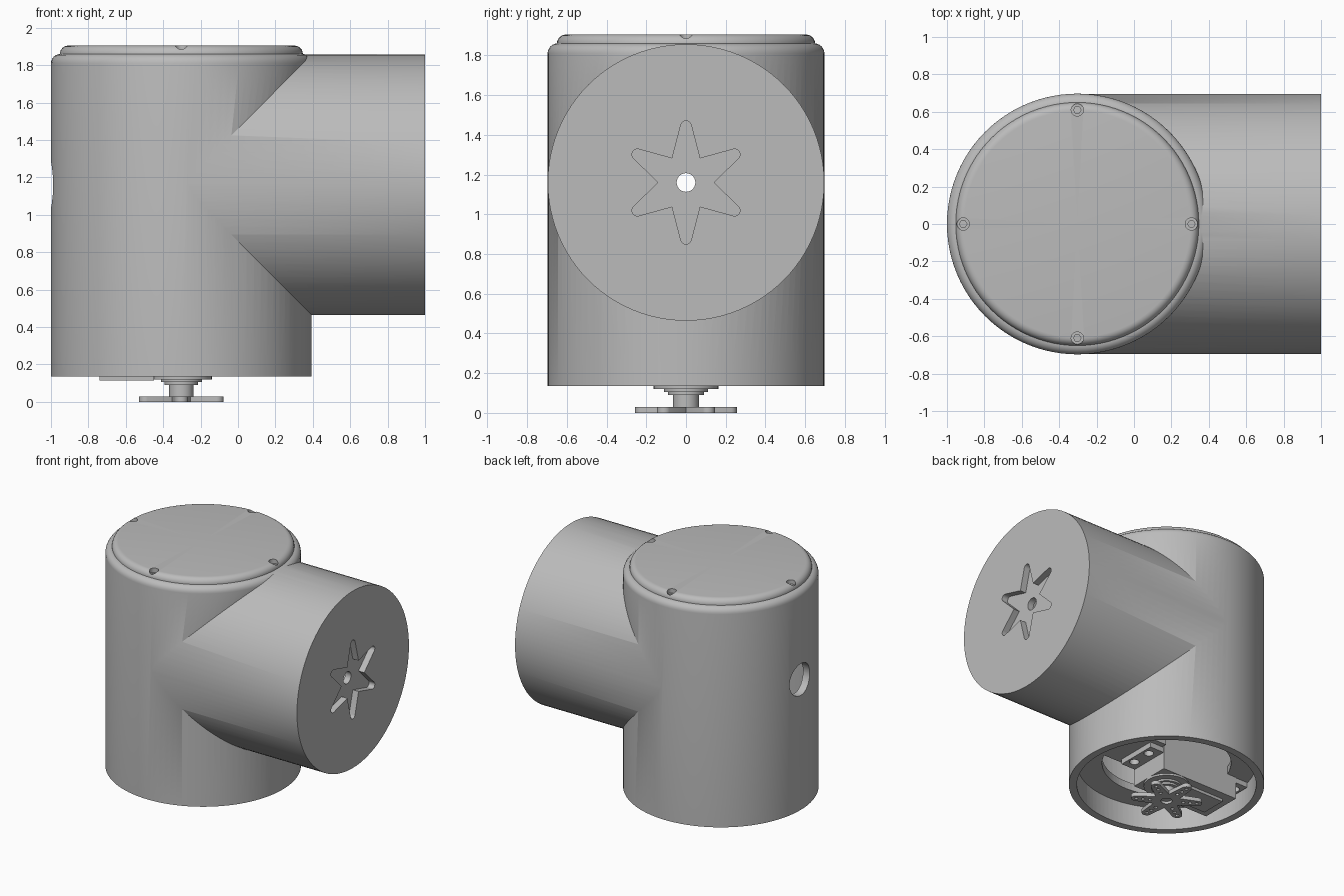
import bpy, bmesh, math
from mathutils import Matrix, Vector

if "Cube" in bpy.data.objects:
    bpy.data.objects.remove(bpy.data.objects["Cube"])

grey = bpy.data.materials.new("plain_grey")
grey.use_nodes = True
COLOUR = (0.5, 0.5, 0.5, 1)
grey.diffuse_color = COLOUR
grey.node_tree.nodes["Principled BSDF"].inputs["Base Color"].default_value = COLOUR

CX, R, INNER, ARM_Z = -0.303, 0.697, 0.64, 1.16
ALONG_X = Matrix.Rotation(math.pi / 2, 4, "Y")


def finish(name, bm, matrix):
    bmesh.ops.remove_doubles(bm, verts=bm.verts, dist=1e-5)
    bmesh.ops.recalc_face_normals(bm, faces=bm.faces)
    bm.transform(matrix)
    mesh = bpy.data.meshes.new(name)
    bm.to_mesh(mesh)
    bm.free()
    mesh.materials.append(grey)
    obj = bpy.data.objects.new(name, mesh)
    bpy.context.collection.objects.link(obj)
    return obj


def lathe(name, profile, matrix=None, steps=96):
    """Turn (radius, height) points round the z axis."""
    bm = bmesh.new()
    verts = [bm.verts.new((r, 0, z)) for r, z in profile]
    edges = [bm.edges.new(pair) for pair in zip(verts, verts[1:])]
    bmesh.ops.spin(bm, geom=verts + edges, cent=(0, 0, 0), axis=(0, 0, 1),
                   angle=math.tau, steps=steps)
    return finish(name, bm, matrix or Matrix.Translation((CX, 0, 0)))


def cylinder(name, r, z0, z1, matrix=None, steps=96):
    return prism(name, [(r * math.cos(math.tau * i / steps), r * math.sin(math.tau * i / steps))
                        for i in range(steps)], z0, z1, matrix)


def prism(name, outline, z0, z1, matrix=None):
    bm = bmesh.new()
    face = bm.faces.new([bm.verts.new((x, y, z0)) for x, y in outline])
    out = bmesh.ops.extrude_face_region(bm, geom=[face])
    top = [v for v in out["geom"] if isinstance(v, bmesh.types.BMVert)]
    bmesh.ops.translate(bm, verts=top, vec=(0, 0, z1 - z0))
    return finish(name, bm, matrix or Matrix.Translation((CX, 0, 0)))


def box(name, x0, x1, y, z0, z1):
    return prism(name, [(x0, -y), (x1, -y), (x1, y), (x0, y)], z0, z1, Matrix())


def star(reach, tip, valley, start):
    """Six tapered arms with round tips."""
    pts = []
    for k in range(6):
        a = start + k * math.pi / 3
        centre = Vector((math.cos(a), math.sin(a))) * (reach - tip)
        for t in range(-4, 5):
            b = a + math.radians(19 * t)
            pts.append(centre + Vector((math.cos(b), math.sin(b))) * tip)
        c = a + math.pi / 6
        pts.append(Vector((math.cos(c), math.sin(c))) * valley)
    return pts


def boolean(obj, tool, operation="DIFFERENCE"):
    mod = obj.modifiers.new("cut", "BOOLEAN")
    mod.operation, mod.object, mod.solver = operation, tool, "EXACT"
    bpy.context.view_layer.objects.active = obj
    bpy.ops.object.modifier_apply(modifier=mod.name)
    bpy.data.objects.remove(tool)


def rounded(r, z, fillet):
    return [(r - fillet + fillet * math.cos(math.radians(a)),
             z - fillet + fillet * math.sin(math.radians(a))) for a in range(0, 91, 15)]


def smooth(obj):
    bpy.ops.object.select_all(action="DESELECT")
    obj.select_set(True)
    bpy.context.view_layer.objects.active = obj
    bpy.ops.object.shade_smooth_by_angle(angle=math.radians(30))


arm_axis = Matrix.Translation((0, 0, ARM_Z)) @ ALONG_X

# Hollow tee housing
housing = lathe("tee_housing", [(0, 0.135), (R, 0.135)] + rounded(R, 1.86, 0.05) + [(0, 1.86)])
boolean(housing, cylinder("arm", R - 0.001, CX, 1, arm_axis), "UNION")
boolean(housing, cylinder("bore", INNER, 0, 1.8))
boolean(housing, cylinder("arm_bore", INNER - 0.002, CX, 0.9, arm_axis))

# Star socket and shaft hole in the arm end, cable hole in the opposite wall
boolean(housing, prism("socket", star(0.31, 0.027, 0.14, 0), 0.95, 1.1, arm_axis))
boolean(housing, cylinder("shaft_hole", 0.047, 0.8, 1.1, arm_axis, 32))
boolean(housing, cylinder("cable_hole", 0.125, -1.2, -0.8, arm_axis, 48))
smooth(housing)

# Lid with four recessed hex screws
lid = lathe("lid", [(0, 1.85), (0.65, 1.85)] + rounded(0.65, 1.905, 0.045) + [(0, 1.905)])
for k in range(4):
    a = k * math.pi / 2
    at = Matrix.Translation((CX + 0.61 * math.cos(a), 0.61 * math.sin(a), 0))
    boolean(lid, cylinder("screw_recess", 0.033, 1.872, 2, at, 24))
    boolean(lid, cylinder("hex_recess", 0.02, 1.86, 2, at, 6))
smooth(lid)

# Mounting ring inside the open base
lathe("mounting_ring", [(INNER + 0.01, 0.31), (0.46, 0.31), (0.46, 0.37),
                        (INNER + 0.01, 0.37), (INNER + 0.01, 0.31)])
box("mounting_tab", -0.13, 0.22, 0.2, 0.312, 0.368)

# Servo motor hanging through the ring
box("servo_case", -0.81, -0.14, 0.165, 0.135, 0.75)
box("servo_gear_cover", -0.74, -0.45, 0.1, 0.113, 0.14)
flange = box("servo_flange", -0.92, -0.02, 0.16, 0.27, 0.311)
for x in (-0.87, -0.07):
    for y in (-0.08, 0.08):
        boolean(flange, cylinder("hole", 0.035, 0, 0.4, Matrix.Translation((x, y, 0)), 20))
smooth(flange)
smooth(lathe("servo_output_shaft", [
    (0, 0.14), (0.163, 0.14), (0.163, 0.12), (0.11, 0.12), (0.11, 0.105), (0.09, 0.105),
    (0.09, 0.09), (0.065, 0.09), (0.065, 0.028), (0, 0.028)], steps=48))

# Six-armed horn with drilled arms
horn = prism("servo_horn", star(0.256, 0.036, 0.1, math.pi / 2), 0, 0.03)
boolean(horn, cylinder("hub_hole", 0.04, -0.1, 0.02, None, 24))
for k in range(6):
    a = math.pi / 2 + k * math.pi / 3
    for r in (0.12, 0.17, 0.22):
        at = Matrix.Translation((CX + r * math.cos(a), r * math.sin(a), 0))
        boolean(horn, cylinder("arm_hole", 0.013, -0.1, 0.1, at, 12))
smooth(horn)
